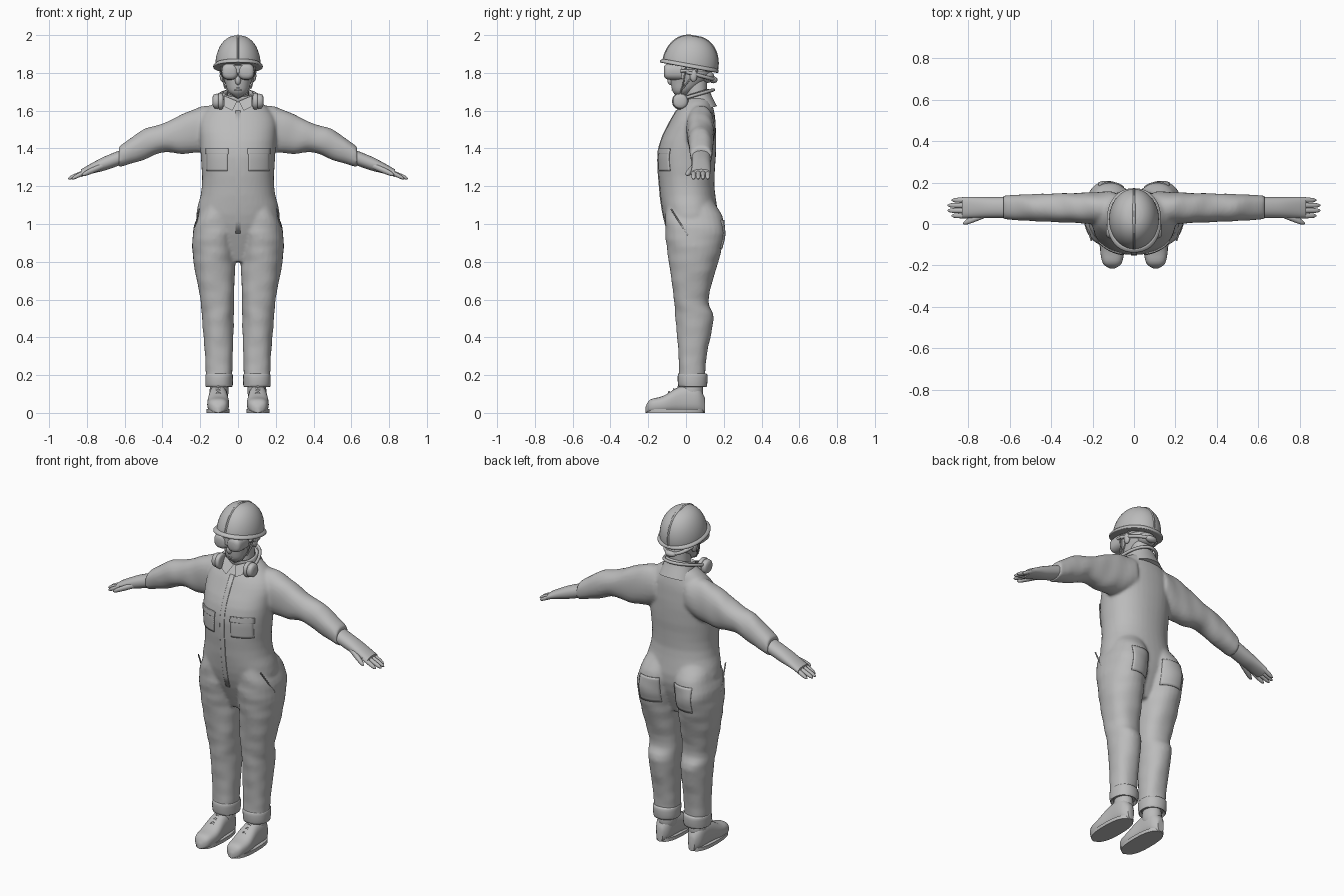
import bpy, bmesh
from math import sin, cos, pi, copysign
from mathutils import Vector, Matrix

cube = bpy.data.objects.get("Cube")
if cube:
    bpy.data.objects.remove(cube)

grey = bpy.data.materials.new("plain grey")
grey.use_nodes = True
colour = (.5, .5, .5, 1)
grey.diffuse_color = colour
grey.node_tree.nodes["Principled BSDF"].inputs["Base Color"].default_value = colour


def add_object(name, data):
    data.materials.append(grey)
    obj = bpy.data.objects.new(name, data)
    bpy.context.collection.objects.link(obj)
    return obj


def finish(name, bm, mirror=False):
    bmesh.ops.recalc_face_normals(bm, faces=bm.faces)
    mesh = bpy.data.meshes.new(name)
    bm.to_mesh(mesh)
    bm.free()
    obj = add_object(name, mesh)
    bpy.ops.object.select_all(action='DESELECT')
    obj.select_set(True)
    bpy.context.view_layer.objects.active = obj
    bpy.ops.object.shade_smooth_by_angle(angle=.8)
    if mirror:
        obj.modifiers.new("other side", 'MIRROR').use_mirror_merge = False
    return obj


def resample(rings, steps=4):
    """Smooth curve through a short list of rings."""
    rings = [Vector(ring) for ring in rings]
    rings = [rings[0]] + rings + [rings[-1]]
    smooth = []
    for before, start, end, after in zip(rings, rings[1:], rings[2:], rings[3:]):
        for step in range(steps):
            t = step / steps
            leave, arrive = (end - before) / 2, (after - start) / 2
            ease = t * t * (3 - 2 * t)
            smooth.append(start.lerp(end, ease) + leave * t * (1 - t) ** 2
                          - arrive * t * t * (1 - t))
    return smooth + [rings[-1]]


def loft(bm, spans, axis='z', side=1, power=2.2, sides=28, ripple=0, place=Matrix()):
    """Each span is a position on the axis, then low and high edges both ways across."""
    rows = []
    for along, low_u, high_u, low_v, high_v in resample(spans):
        row = []
        for k in range(sides):
            angle = 2 * pi * k / sides
            c, s = cos(angle), sin(angle)
            fold = 1 + ripple * sin(3 * angle + 38 * along) * cos(angle - 21 * along)
            u = (low_u + high_u + (high_u - low_u) * fold * copysign(abs(c) ** (2 / power), c)) / 2
            v = (low_v + high_v + (high_v - low_v) * fold * copysign(abs(s) ** (2 / power), s)) / 2
            point = place @ Vector({'x': (along, u, v), 'y': (u, along, v), 'z': (u, v, along)}[axis])
            point.x *= side
            row.append(bm.verts.new(point))
        rows.append(row)
    for lower, upper in zip(rows, rows[1:]):
        for k in range(sides):
            n = (k + 1) % sides
            bm.faces.new((lower[k], lower[n], upper[n], upper[k]))
    bm.faces.new(rows[0])
    bm.faces.new(rows[-1])


def part(name, spans, mirror=False, **options):
    bm = bmesh.new()
    loft(bm, spans, **options)
    return finish(name, bm, mirror)


def ball(name, centre, size, mirror=False):
    bm = bmesh.new()
    bmesh.ops.create_uvsphere(bm, u_segments=24, v_segments=16, radius=1)
    bmesh.ops.transform(bm, matrix=Matrix.LocRotScale(Vector(centre), None, Vector(size)), verts=bm.verts)
    return finish(name, bm, mirror)


def finger(name, start, end, thickness):
    """Tapered digit with a rounded tip, on both hands."""
    start, end = Vector(start), Vector(end)
    spans = []
    for t, swell in ((0, 1), (.5, .95), (.85, .75), (1, .2)):
        p, r = start.lerp(end, t), thickness * swell
        spans.append((p.x, p.y - r, p.y + r, p.z - r, p.z + r))
    part(name, spans, mirror=True, axis='x', sides=12)


def cord(name, points, radius):
    curve = bpy.data.curves.new(name, 'CURVE')
    curve.dimensions = '3D'
    curve.bevel_depth = radius
    curve.bevel_resolution = 2
    spline = curve.splines.new('POLY')
    spline.points.add(len(points) - 1)
    for spot, point in zip(spline.points, points):
        spot.co = (*point, 1)
    add_object(name, curve)


def rear_band(name, y, z, width, depth, rise, radius):
    """Half loop running behind the head from one side to the other."""
    angles = [pi * k / 24 for k in range(25)]
    cord(name, [(width * cos(a), y + depth * sin(a), z + rise * sin(a)) for a in angles], radius)


def tilted(angle, y, z):
    return Matrix.Translation((0, y, z)) @ Matrix.Rotation(angle, 4, 'X')


# Overall: height, half width, front, back for the torso
torso = [(.8, .1, -.03, .1), (1, .22, -.11, .17), (1.2, .19, -.14, .15), (1.4, .2, -.145, .16),
         (1.55, .2, -.08, .155), (1.63, .14, -.03, .14), (1.67, .08, 0, .12)]
# Height, outer edge, front, back for a trouser leg
leg = [(.16, .17, -.04, .1), (.3, .175, -.04, .11), (.5, .19, -.055, .145), (.6, .2, -.065, .12),
       (.8, .235, -.09, .17), (.95, .24, -.11, .205), (1.05, .215, -.11, .19), (1.14, .18, -.1, .13)]
# Reach, top, bottom for a sleeve, which narrows toward the wrist
sleeve = [(.1, 1.63, 1.41), (.2, 1.62, 1.38), (.3, 1.58, 1.37), (.4, 1.53, 1.38), (.5, 1.5, 1.34),
          (.63, 1.41, 1.3)]
bm = bmesh.new()
loft(bm, [(z, -half, half, front, back) for z, half, front, back in torso], sides=40, ripple=.006)
for side in (1, -1):
    loft(bm, [(z, .035 - z / 40, outer, front, back) for z, outer, front, back in leg],
         side=side, ripple=.03)
    loft(bm, [(x, x / 20 - .01, .16 - x / 30, low, high) for x, high, low in sleeve],
         axis='x', side=side, ripple=.03)
overall = finish("overall", bm)
fuse = overall.modifiers.new("fuse", 'REMESH')
fuse.mode = 'VOXEL'
fuse.voxel_size = .009
fuse.use_smooth_shade = True
overall.modifiers.new("soften", 'SMOOTH').iterations = 5


def patch(name, left, right, bottom, top, front=True, lift=.002):
    """Cloth panel laid onto the front or back of the overall."""
    bm = bmesh.new()
    bmesh.ops.create_grid(bm, x_segments=10, y_segments=10, size=.5)
    for v in bm.verts:
        v.co = ((left + right) / 2 + v.co.x * (right - left), -.4 if front else .4,
                (bottom + top) / 2 + v.co.y * (top - bottom))
    panel = finish(name, bm, mirror=left > 0)
    wrap = panel.modifiers.new("wrap", 'SHRINKWRAP')
    wrap.target = overall
    wrap.wrap_method = 'PROJECT'
    wrap.use_project_y = True
    wrap.use_positive_direction = front
    wrap.use_negative_direction = not front
    wrap.offset = lift
    cloth = panel.modifiers.new("cloth", 'SOLIDIFY')
    cloth.thickness = .006
    cloth.offset = 0


# Placket, pockets and collar
patch("front_placket", -.014, .014, .95, 1.6, lift=.001)
patch("chest_pockets", .055, .165, 1.28, 1.4)
patch("pocket_flaps", .05, .17, 1.37, 1.4, lift=.005)
patch("back_pockets", .05, .17, .87, 1.02, front=False)
collar = [(-.06, .105, .09), (0, .09, .08), (.04, .08, .075), (.03, .065, .06), (-.02, .06, .055)]
part("collar", [(z, -wide, wide, -deep, deep) for z, wide, deep in collar],
     place=tilted(.3, .06, 1.655))
bm = bmesh.new()
corners = [(.005, -.035, 1.65), (.075, -.015, 1.68), (.07, -.055, 1.62), (.03, -.07, 1.6)]
flap = bm.faces.new([bm.verts.new(corner) for corner in corners])
bmesh.ops.solidify(bm, geom=[flap], thickness=.01)
finish("collar_flaps", bm, mirror=True)

# Trouser cuffs, ankles and shoes
part("trouser_cuffs", [(z, .1 - r, .1 + r, .03 - r, .04 + r) for z, r in
                       ((.15, .055), (.14, .07), (.2, .073), (.21, .06))], mirror=True, ripple=.02)
ball("ankles", (.1, .03, .12), (.05, .06, .08), mirror=True)
shoe = [(.1, .02, .08), (.06, .045, .14), (-.03, .05, .14), (-.12, .058, .09), (-.19, .045, .07),
        (-.215, .01, .03)]
part("shoes", [(y, .105 - half, .105 + half, 0, top) for y, half, top in shoe],
     mirror=True, axis='y', power=2.6)
part("shoe_soles", [(z, .045, .167, -.21, .095) for z in (0, .02)], mirror=True, power=2.5)
for side in (1, -1):
    for row in range(3):
        y, z = -.04 - row / 40, .14 - row / 70
        cord("shoe_lace", [(side * x, y, z - drop) for x, drop in ((.075, .02), (.105, 0), (.135, .02))],
             .005)
    cord("side_pocket_seam", [(side * .205, -.08, 1.08), (side * .235, .01, .94)], .004)

# Gloves, fingers and thumbs
glove = [(.6, 1.4, 1.32), (.7, 1.36, 1.285), (.76, 1.33, 1.27), (.83, 1.29, 1.25)]
part("gloves", [(x, .03, .13, low, high) for x, high, low in glove], mirror=True, axis='x')
for number, tip in enumerate((.88, .9, .9, .88)):
    y = .04 + number / 40
    finger("fingers", (.8, y, 1.28), (tip, y, 1.24), .013)
finger("thumbs", (.71, .05, 1.31), (.825, .003, 1.26), .017)

# Head: height, half width, front, back
head = [(1.67, .012, -.04, -.01), (1.7, .05, -.07, .03), (1.75, .07, -.08, .1), (1.8, .083, -.08, .13),
        (1.9, .08, -.08, .13)]
part("head", [(z, -half, half, front, back) for z, half, front, back in head], sides=32)
part("neck", [(z, -.057, .057, 0, .112) for z in (1.6, 1.78)])
ball("nose", (0, -.08, 1.76), (.015, .018, .025))
for z in (1.71, 1.72):
    ball("lip", (0, -.065, z), (.022, .012, .005))
ball("ears", (.083, .04, 1.785), (.014, .02, .032), mirror=True)
ball("hair_bun", (0, .1, 1.78), (.055, .05, .035))

# Hard hat with ridge, brim and adjuster
hat = tilted(-.18, .022, 1.838)
dome = [(.16 * sin(a), .8 * cos(a) ** .85, cos(a) ** .85) for a in (pi * k / 20 for k in range(10))]
part("hard_hat", [(z, -.15 * wide, .15 * wide, -.147 * deep, .147 * deep) for z, wide, deep in dome],
     sides=40, power=2, place=hat)
part("hat_ridge", [(z + .004, -.03 * wide, .03 * wide, -.15 * deep, .15 * deep) for z, wide, deep in dome],
     power=2, place=hat)
part("hat_brim", [(z, -.12 - lip, .12 + lip, -.15 - lip, .143 + lip) for z, lip in
                  ((-.012, 0), (-.01, .01), (0, .01), (.01, 0))], sides=40, place=hat)
ball("hat_adjuster", (0, .145, 1.763), (.035, .022, .018))
rear_band("hat_headband", 0, 1.805, .088, .15, -.04, .01)

# Goggles with two joined lenses, and straps
part("goggle_bridge", [(-.04, -.085, .085, 1.79, 1.85), (-.11, -.05, .05, 1.8, 1.84)], axis='y')
lens = [(-.02, .045), (-.09, .043), (-.11, .035), (-.117, .02)]
part("goggle_lenses", [(y, .043 - r, .043 + r, 1.807 - r, 1.807 + r) for y, r in lens],
     mirror=True, axis='y', power=2.5)
rear_band("goggle_strap", -.03, 1.81, .09, .172, .005, .008)
for side in (1, -1):
    cord("chin_strap", [(side * .092, 0, 1.84), (side * .075, -.015, 1.74), (side * .045, -.03, 1.69),
                        (0, -.035, 1.668)], .004)
    cord("rear_strap", [(side * .09, .07, 1.83), (side * .07, -.015, 1.72)], .004)

# Ear defenders hanging round the neck
cup = [(.078, .03), (.083, .042), (.1, .043), (.104, .037), (.11, .04), (.128, .035), (.135, .02)]
part("ear_defenders", [(x, -.03 - r, r - .03, 1.65 - r, 1.65 + r) for x, r in cup],
     mirror=True, axis='x')
rear_band("ear_defender_band", -.03, 1.66, .112, .175, .05, .009)
